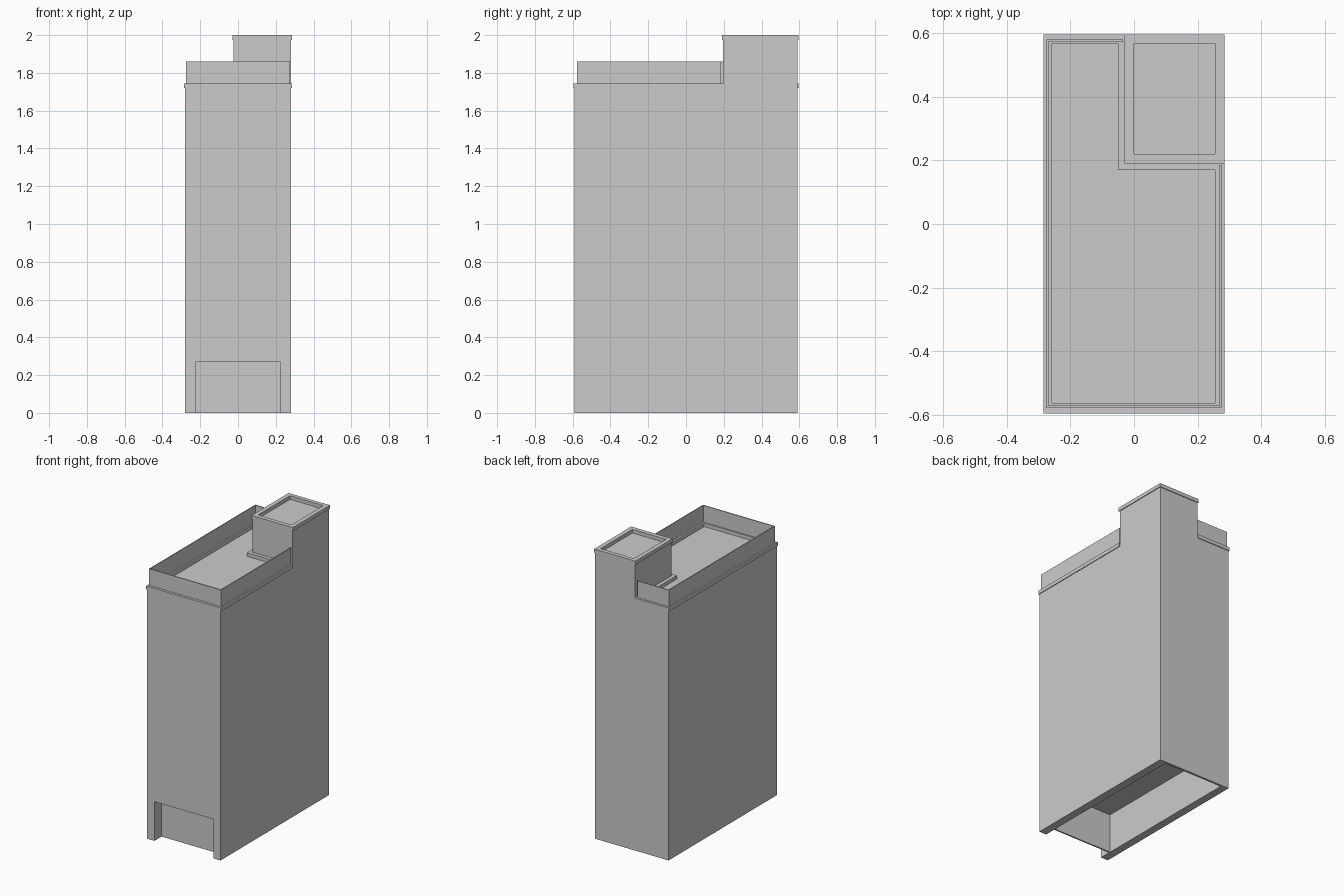
import bpy, bmesh

if "Cube" in bpy.data.objects:
    bpy.data.objects.remove(bpy.data.objects["Cube"])


def rect(x0, y0, x1, y1):
    return [(x0, y0), (x1, y0), (x1, y1), (x0, y1)]


def ell(x0, y0, x1, y1, tx, ty):
    return [(x0, y0), (x1, y0), (x1, ty), (tx, ty), (tx, y1), (x0, y1)]


def loft(name, sections, cap_start=False, cap_end=False):
    """Join outlines (points, z) with quads, optionally closing the ends."""
    bm = bmesh.new()
    rings = [[bm.verts.new((x, y, z)) for x, y in pts] for pts, z in sections]
    for a, b in zip(rings, rings[1:]):
        for i in range(len(a)):
            j = (i + 1) % len(a)
            bm.faces.new((a[i], a[j], b[j], b[i]))
    if cap_start:
        bm.faces.new(rings[0][::-1])
    if cap_end:
        bm.faces.new(rings[-1])
    mesh = bpy.data.meshes.new(name)
    bm.to_mesh(mesh)
    bm.free()
    ob = bpy.data.objects.new(name, mesh)
    bpy.context.collection.objects.link(ob)
    return ob


def prism(name, pts, z0, z1):
    return loft(name, [(pts, z0), (pts, z1)], True, True)


def cut(target, cutter):
    mod = target.modifiers.new(cutter.name, 'BOOLEAN')
    mod.operation = 'DIFFERENCE'
    mod.solver = 'EXACT'
    mod.object = cutter
    cutter.hide_render = True
    cutter.hide_set(True)


ROOF, RIM = 1.72, 1.745

# Main block, its top doubling as the sunken roof
body = prism("building_body", rect(-.28, -.59, .28, .59), 0, ROOF)

# Front entrance alcove and hollow underside, split by a thin wall
cut(body, prism("entrance_cutter", rect(-.225, -.7, .225, -.512), -.1, .27))
cut(body, prism("underside_cutter", rect(-.225, -.502, .225, .575), -.1, .27))

# Cornice and kerb around the L-shaped roof
wall = ell(-.28, -.59, .28, .59, -.025, .195)
lip = ell(-.285, -.595, .285, .595, -.025, .195)
inner = ell(-.257, -.563, .255, .567, -.05, .17)
loft("roof_cornice", [(wall, ROOF), (lip, ROOF), (lip, RIM), (inner, RIM), (inner, ROOF)])

# Corner tower with its own cornice and sunken top
t_wall = rect(-.025, .195, .28, .59)
t_lip = rect(-.03, .19, .285, .595)
t_inner = rect(0, .22, .255, .567)
loft("stair_tower", [(t_wall, ROOF), (t_wall, 1.975), (t_lip, 1.975), (t_lip, 2.0),
                     (t_inner, 2.0), (t_inner, 1.975)], cap_end=True)

# Thin parapet screen running round the roof from tower to tower
outer_path = [(-.035, .58), (-.275, .58), (-.275, -.578), (.275, -.578), (.275, .185)]
inner_path = [(.268, .185), (.268, -.571), (-.268, -.571), (-.268, .573), (-.035, .573)]
prism("parapet_screen", outer_path + inner_path, RIM, 1.86)
